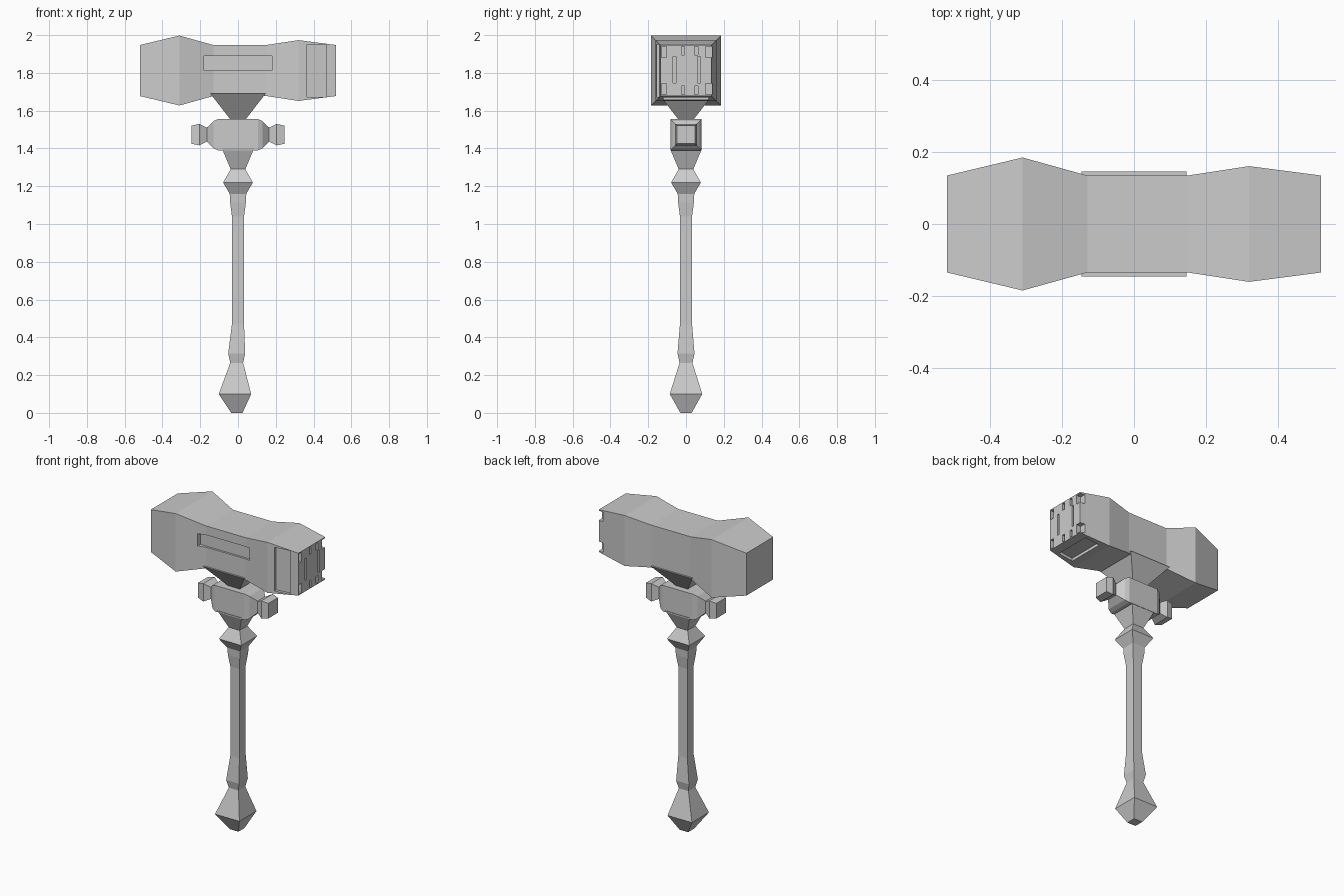
import bpy
import bmesh
from mathutils import Vector

cube = bpy.data.objects.get("Cube")
if cube:
    bpy.data.objects.remove(cube, do_unlink=True)

stone = bpy.data.materials.new("stone_grey")
stone.use_nodes = True
grey = (0.6, 0.6, 0.6, 1)
stone.diffuse_color = grey
stone.node_tree.nodes["Principled BSDF"].inputs["Base Color"].default_value = grey


def finish(name, bm):
    bmesh.ops.recalc_face_normals(bm, faces=bm.faces[:])
    mesh = bpy.data.meshes.new(name)
    bm.to_mesh(mesh)
    bm.free()
    mesh.materials.append(stone)
    obj = bpy.data.objects.new(name, mesh)
    bpy.context.collection.objects.link(obj)
    return obj


def square_loft(name, sections, place):
    """Skin square rings; place(u, v, *section) gives each corner."""
    bm = bmesh.new()
    rings = [[bm.verts.new(place(u, v, *s))
              for u, v in ((-1, -1), (1, -1), (1, 1), (-1, 1))] for s in sections]
    for a, b in zip(rings, rings[1:]):
        for i in range(4):
            j = (i + 1) % 4
            bm.faces.new((a[i], a[j], b[j], b[i]))
    bm.faces.new(rings[0])
    bm.faces.new(rings[-1])
    return finish(name, bm)


def add_box(bm, low, high):
    low, high = Vector(low), Vector(high)
    made = bmesh.ops.create_cube(bm, size=1)["verts"]
    for v in made:
        v.co = (low + high) / 2 + v.co * (high - low)


def add_wedge(bm, corners, thickness):
    """Extrude a quad into a closed cutter."""
    face = bm.faces.new([bm.verts.new(c) for c in corners])
    out = bmesh.ops.extrude_face_region(bm, geom=[face], use_keep_orig=True)
    moved = [e for e in out["geom"] if isinstance(e, bmesh.types.BMVert)]
    bmesh.ops.translate(bm, vec=thickness, verts=moved)


# Handle with pommel and collar: height, half width, sideways shift
handle = [(0, .03, -.006), (.1, .086, -.016), (.265, .034, -.007),
          (.315, .045, -.007), (.47, .032, 0), (1.04, .032, 0),
          (1.115, .042, 0), (1.16, .044, 0), (1.22, .079, 0),
          (1.29, .039, 0), (1.4, .085, 0)]
square_loft("handle", handle, lambda u, v, z, h, cx: (cx + u * h, v * h, z))

# Flared neck under the head
square_loft("neck", [(1.54, .03), (1.69, .146)], lambda u, v, z, h: (u * h, v * h, z))

# Crosspiece with a knob on each end: distance from centre, half width
half = [(.105, .083), (.13, .072), (.165, .037), (.205, .057), (.247, .048)]
crosspiece = [(-x, h) for x, h in reversed(half)] + half
square_loft("crosspiece", crosspiece, lambda u, v, x, h: (x, u * h, 1.473 + v * h))

# Hammer head
MID = 1.8125
head = square_loft("head", [(-.52, .135), (-.31, .185), (-.13, .135), (.15, .135),
                            (.32, .161), (.52, .135)],
                   lambda u, v, x, h: (x, u * h, MID + v * h))

# Cutters: front slot, sloping bands, pattern on the striking face
cut = bmesh.new()
add_box(cut, (-.18, -.3, 1.812), (.18, -.122, 1.89))
near, far = (.365, .137), (.465, .124)
add_wedge(cut, [(x, -d, MID + s * .139) for (x, d), s in
                ((near, -1), (far, -1), (far, 1), (near, 1))], (0, -.1, 0))
add_wedge(cut, [(x, s * .12, MID - d) for (x, d), s in
                ((near, -1), (far, -1), (far, 1), (near, 1))], (0, 0, -.1))
for side in (-1, 1):
    for low, high in ((-.13, -.102), (.102, .2)):
        z = sorted((MID + side * .068, MID + side * .128))
        add_box(cut, (.488, low, z[0]), (.6, high, z[1]))
    for y in (-.025, .045):
        z = sorted((MID + side * .082, MID + side * .128))
        add_box(cut, (.488, y, z[0]), (.6, y + .018, z[1]))
for y in (-.068, .062):
    add_box(cut, (.488, y, MID - .065), (.6, y + .016, MID + .074))
cutter = finish("head_cutter", cut)
cutter.hide_render = True

mod = head.modifiers.new("carving", "BOOLEAN")
mod.operation = "DIFFERENCE"
mod.solver = "EXACT"
mod.use_self = True
mod.object = cutter
bpy.context.view_layer.objects.active = head
bpy.ops.object.modifier_apply(modifier=mod.name)
bpy.data.objects.remove(cutter, do_unlink=True)
